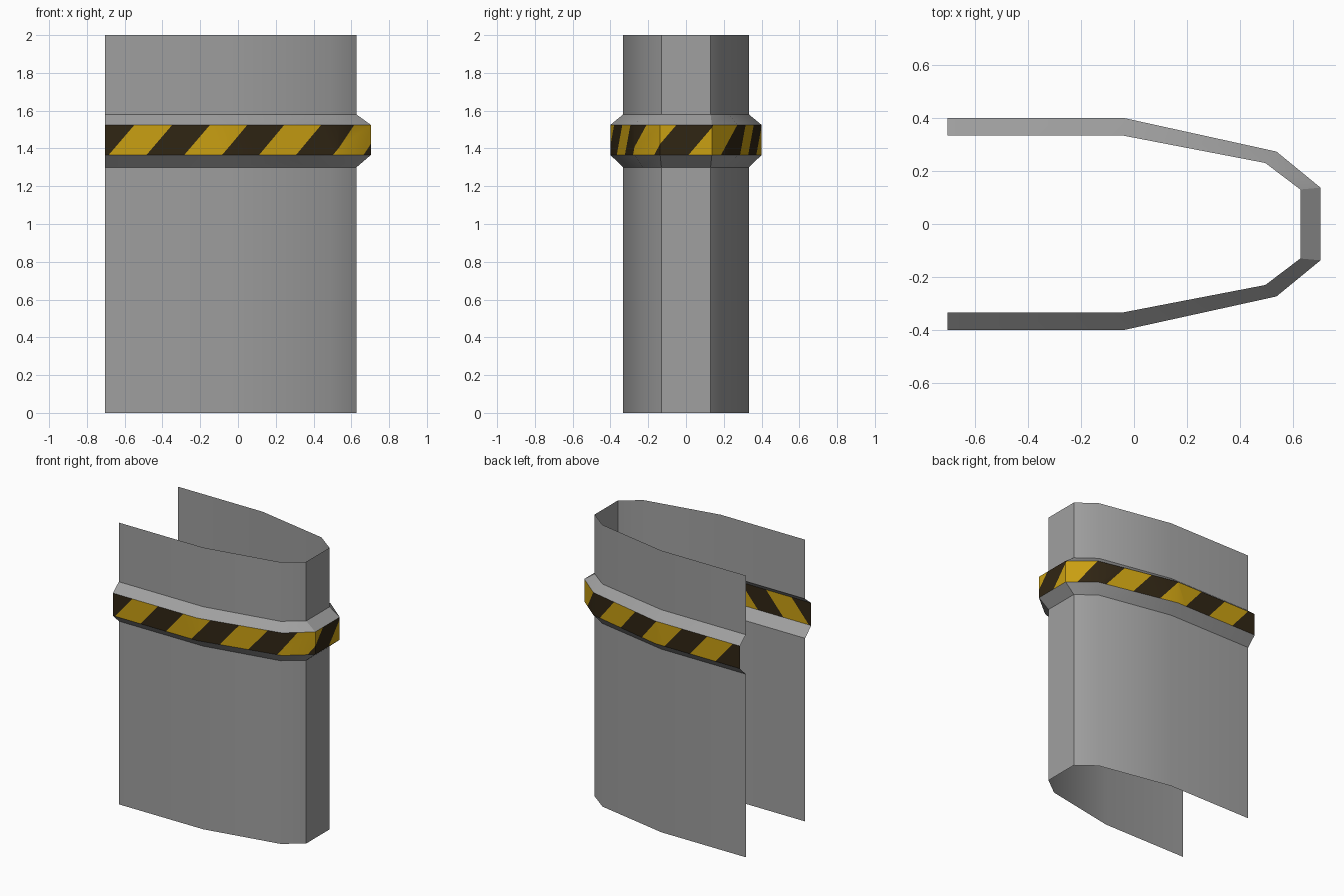
import bpy, bmesh, math
from mathutils import Vector

if "Cube" in bpy.data.objects:
    bpy.data.objects.remove(bpy.data.objects["Cube"])

def material(name, rgb):
    m = bpy.data.materials.new(name)
    m.diffuse_color = (*rgb, 1)
    m.use_nodes = True
    m.node_tree.nodes["Principled BSDF"].inputs["Base Color"].default_value = m.diffuse_color
    return m

GREY = material("metal grey", (0.35, 0.35, 0.35))
YELLOW = material("hazard yellow", (0.59, 0.35, 0.006))
DARK = material("hazard dark brown", (0.03, 0.019, 0.007))

# Half outlines on the front side, mirrored to the back
def outline(half):
    return half + [(x, -y) for x, y in reversed(half)]

INNER = outline([(-0.703, -0.333), (-0.04, -0.333), (0.495, -0.23), (0.627, -0.13)])
OUTER = outline([(-0.703, -0.40), (-0.04, -0.40), (0.537, -0.273), (0.703, -0.137)])
Z_LOW, Z_BAND0, Z_BAND1, Z_HIGH = 1.30, 1.365, 1.525, 1.58

def finish(name, bm, mats):
    me = bpy.data.meshes.new(name)
    bm.to_mesh(me)
    bm.free()
    ob = bpy.data.objects.new(name, me)
    bpy.context.collection.objects.link(ob)
    for m in mats:
        me.materials.append(m)
    bpy.ops.object.select_all(action='DESELECT')
    ob.select_set(True)
    bpy.context.view_layer.objects.active = ob
    bpy.ops.object.shade_smooth_by_angle(angle=math.radians(30))
    return ob

def loft(name, rings):
    """Open sheet through (outline, z) rings."""
    bm = bmesh.new()
    rows = [[bm.verts.new((x, y, z)) for x, y in pts] for pts, z in rings]
    for a, b in zip(rows, rows[1:]):
        for i in range(len(a) - 1):
            bm.faces.new((a[i], a[i + 1], b[i + 1], b[i]))
    finish(name, bm, [GREY])

# Walls with the flares that lead to the raised band
loft("lower_wall", [(INNER, 0), (INNER, Z_LOW), (OUTER, Z_BAND0)])
loft("upper_wall", [(OUTER, Z_BAND1), (INNER, Z_HIGH), (INNER, 2)])

# Striped band: cut while unrolled flat, then folded around the outline
pts = [Vector(p) for p in OUTER]
dist = [0.0]
for a, b in zip(pts, pts[1:]):
    dist.append(dist[-1] + (b - a).length)

STRIPE, START, SLANT = 0.2, 0.155, 0.137 / (Z_BAND1 - Z_BAND0)

bm = bmesh.new()
low = [bm.verts.new((s, 0, Z_BAND0)) for s in dist]
top = [bm.verts.new((s, 0, Z_BAND1)) for s in dist]
for i in range(len(dist) - 1):
    bm.faces.new((low[i], low[i + 1], top[i + 1], top[i]))
for k in range(-1, 18):
    bmesh.ops.bisect_plane(bm, geom=bm.verts[:] + bm.edges[:] + bm.faces[:], dist=1e-5,
                           plane_co=(START + STRIPE * k, 0, Z_BAND1),
                           plane_no=(1, 0, -SLANT))

# Alternate the colours by stripe number
for f in bm.faces:
    c = f.calc_center_median()
    n = math.floor((c.x + SLANT * (Z_BAND1 - c.z) - START) / STRIPE)
    f.material_index = n % 2

# Fold the strip
for v in bm.verts:
    s = v.co.x
    i = max(j for j in range(len(dist) - 1) if dist[j] <= s + 1e-6)
    p = pts[i].lerp(pts[i + 1], (s - dist[i]) / (dist[i + 1] - dist[i]))
    v.co = (p.x, p.y, v.co.z)
finish("striped_band", bm, [YELLOW, DARK])
